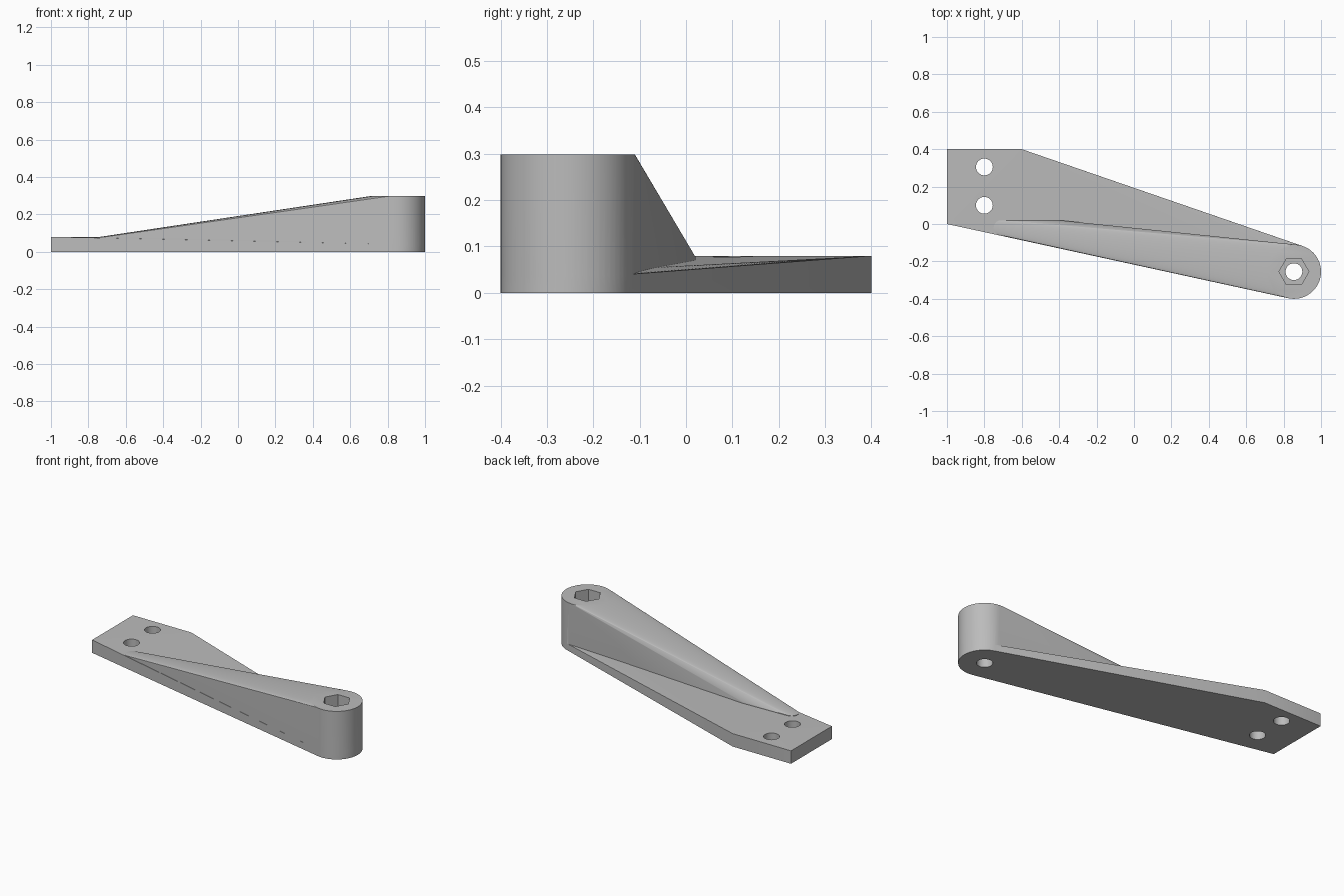
import bpy, bmesh, math
from mathutils import Vector

cube = bpy.data.objects.get("Cube")
if cube:
    bpy.data.objects.remove(cube, do_unlink=True)

grey = bpy.data.materials.new("light grey")
grey.use_nodes = True
COLOR = (0.50, 0.50, 0.50, 1)
grey.diffuse_color = COLOR
grey.node_tree.nodes["Principled BSDF"].inputs["Base Color"].default_value = COLOR

BOSS = (0.855, -0.255)   # pivot end centre
BOSS_R = 0.145


def ring(center, radius, sides=64):
    return [(center[0] + radius * math.cos(2 * math.pi * i / sides),
             center[1] + radius * math.sin(2 * math.pi * i / sides)) for i in range(sides)]


def hull(name, *outlines):
    """Convex hull of several upright prisms, each (outline, bottom, top)."""
    bm = bmesh.new()
    for pts, z0, z1 in outlines:
        for x, y in pts:
            bm.verts.new((x, y, z0))
            bm.verts.new((x, y, z1))
    res = bmesh.ops.convex_hull(bm, input=bm.verts)
    inside = [g for g in res["geom_interior"] if isinstance(g, bmesh.types.BMVert)]
    bmesh.ops.delete(bm, geom=inside, context='VERTS')
    bmesh.ops.dissolve_limit(bm, angle_limit=0.001, verts=bm.verts, edges=bm.edges)
    bmesh.ops.recalc_face_normals(bm, faces=bm.faces)
    mesh = bpy.data.meshes.new(name)
    bm.to_mesh(mesh)
    bm.free()
    mesh.materials.append(grey)
    obj = bpy.data.objects.new(name, mesh)
    bpy.context.collection.objects.link(obj)
    return obj


def combine(target, other, operation):
    mod = target.modifiers.new(other.name, 'BOOLEAN')
    mod.operation = operation
    mod.solver = 'EXACT'
    mod.object = other
    bpy.context.view_layer.objects.active = target
    bpy.ops.object.modifier_apply(modifier=mod.name)
    bpy.data.objects.remove(other, do_unlink=True)


# Thin mounting plate tapering to the pivot end
plate = [(-1, 0), (-1, 0.4), (-0.6, 0.4)]
arm = hull("lever_arm", (plate, 0, 0.08), (ring(BOSS, BOSS_R), 0, 0.04))

# Tall rib rising from the plate to the full boss height
rib = hull("rib", (ring(BOSS, BOSS_R), 0, 0.298),
           (ring((-0.71, -0.02), 0.04), 0, 0.078),
           (ring((-0.4, -0.02), 0.04), 0, 0.078))
combine(arm, rib, 'UNION')

# Screw holes, pivot hole and hexagonal nut pocket
for x, y in [(-0.8, 0.305), (-0.8, 0.1), BOSS]:
    combine(arm, hull("hole", (ring((x, y), 0.045, 32), -0.1, 0.5)), 'DIFFERENCE')
combine(arm, hull("nut_pocket", (ring(BOSS, 0.08, 6), 0.18, 0.5)), 'DIFFERENCE')

# Smooth the round walls, keep edges sharp
bpy.ops.object.select_all(action='DESELECT')
arm.select_set(True)
bpy.context.view_layer.objects.active = arm
bpy.ops.object.shade_smooth_by_angle(angle=math.radians(30))
